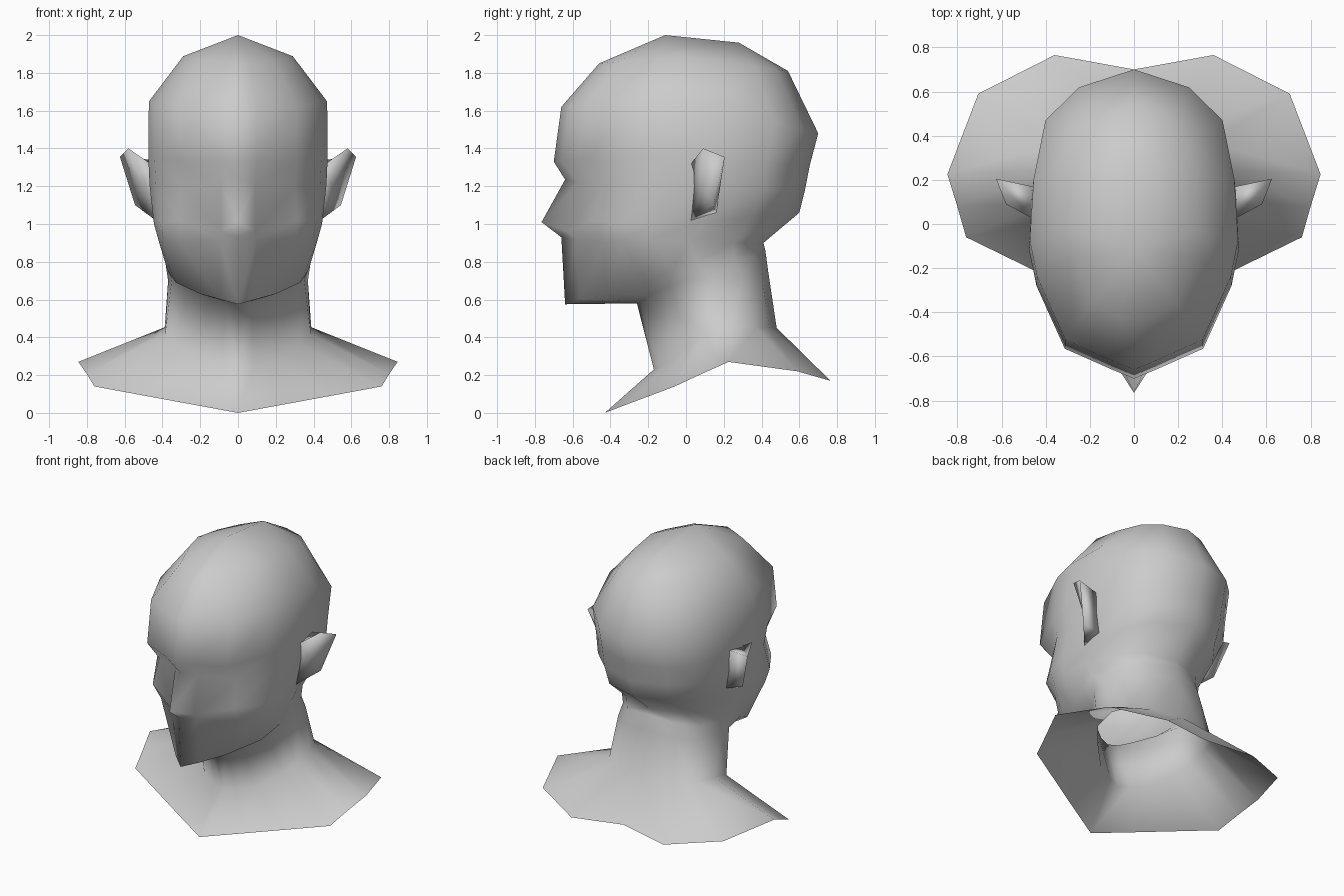
import bpy, bmesh

# Half cross-section, front midline -> side -> back midline (width share, depth share)
U = [0, .21, .66, .93, 1, .97, .85, .53, 0]
V = [0, .03, .10, .31, .43, .63, .83, .94, 1]


def ring(yf, yb, w, zf, zs, zb, fix=None):
    """Half ring from front/back depth, half width and three heights."""
    pts = []
    for u, v in zip(U, V):
        z = zf + (zs - zf) * v / .45 if v < .45 else zs + (zb - zs) * (v - .45) / .55
        pts.append((w * u, yf + (yb - yf) * v, z))
    for i, p in (fix or {}).items():
        pts[i] = p
    return pts


def finish(name, bm):
    """Make a smooth object, mirrored across x."""
    me = bpy.data.meshes.new(name)
    bm.to_mesh(me)
    bm.free()
    for p in me.polygons:
        p.use_smooth = True
    ob = bpy.data.objects.new(name, me)
    bpy.context.collection.objects.link(ob)
    mod = ob.modifiers.new("mirror", 'MIRROR')
    mod.use_clip = True
    mod.merge_threshold = .001
    return ob


# Open lower edge of the bust
bust_edge = [(0, -.43, 0), (.25, -.31, .046), (.5, -.187, .092), (.76, -.06, .14),
             (.80, .08, .205), (.845, .225, .27), (.705, .59, .22), (.36, .765, .17), (0, .70, .19)]
# Where neck meets head
neck_top = [(0, -.26, .58), (.07, -.24, .59), (.15, -.19, .62), (.27, -.09, .67), (.35, .02, .71),
            (.37, .14, .70), (.32, .30, .72), (.20, .40, .74), (0, .435, .75)]
# Chin, jaw line and nape
jaw = [(0, -.64, .575), (.09, -.565, .60), (.20, -.42, .63), (.33, -.21, .69), (.375, -.07, .76),
       (.385, .06, .80), (.31, .26, .80), (.20, .37, .83), (0, .42, .86)]
# Crown ridge on the midline
crown = [(0, -.11, 2.0)] * 5 + [(0, .28, 1.96)] * 4

rings = [
    bust_edge,
    ring(-.17, .48, .40, .23, .455, .45,                       # neck base
         {1: (.08, -.14, .24), 2: (.20, -.09, .27), 3: (.33, .03, .36), 4: (.385, .10, .415)}),
    neck_top,
    jaw,
    ring(-.66, .41, .42, .93, .91, .90,                        # under the nose
         {1: (.10, -.585, .92), 2: (.30, -.43, .90), 6: (.33, .25, .90)}),
    ring(-.765, .60, .445, 1.01, 1.0, 1.06,                    # nose tip
         {1: (.09, -.625, .96), 2: (.315, -.50, 1.02), 6: (.362, .35, 1.04)}),
    ring(-.64, .63, .468, 1.235, 1.2, 1.18,                    # eyes
         {1: (.09, -.57, 1.22), 2: (.30, -.45, 1.19)}),
    ring(-.70, .655, .475, 1.33, 1.36, 1.31),                  # brow
    ring(-.66, .70, .472, 1.62, 1.65, 1.48, {5: (.455, .20, 1.66)}),  # forehead
    ring(-.46, .54, .29, 1.85, 1.89, 1.81),                    # upper skull
    crown,
]

# Head, neck and shoulders as one shell
bm = bmesh.new()
grid = [[bm.verts.new(p) for p in r] for r in rings]
for a, b in zip(grid, grid[1:]):
    for i in range(len(U) - 1):
        bm.faces.new((a[i], a[i + 1], b[i + 1], b[i]))
bmesh.ops.remove_doubles(bm, verts=bm.verts, dist=.0005)
finish("head_and_shoulders", bm)

# Ears: rim, hollow centre and root behind
ear = [(.45, .02, 1.31), (.58, .09, 1.40), (.625, .205, 1.355), (.545, .145, 1.10),
       (.43, .02, 1.015), (.495, .09, 1.20), (.46, .17, 1.34), (.425, .16, 1.06)]
bm = bmesh.new()
v = [bm.verts.new(p) for p in ear]
for f in [(0, 1, 5), (1, 2, 5), (2, 3, 5), (3, 4, 5), (4, 0, 5),
          (0, 6, 2, 1), (2, 6, 7, 3), (3, 7, 4), (0, 4, 7, 6)]:
    bm.faces.new([v[i] for i in f])
bmesh.ops.recalc_face_normals(bm, faces=bm.faces)
finish("ears", bm)
